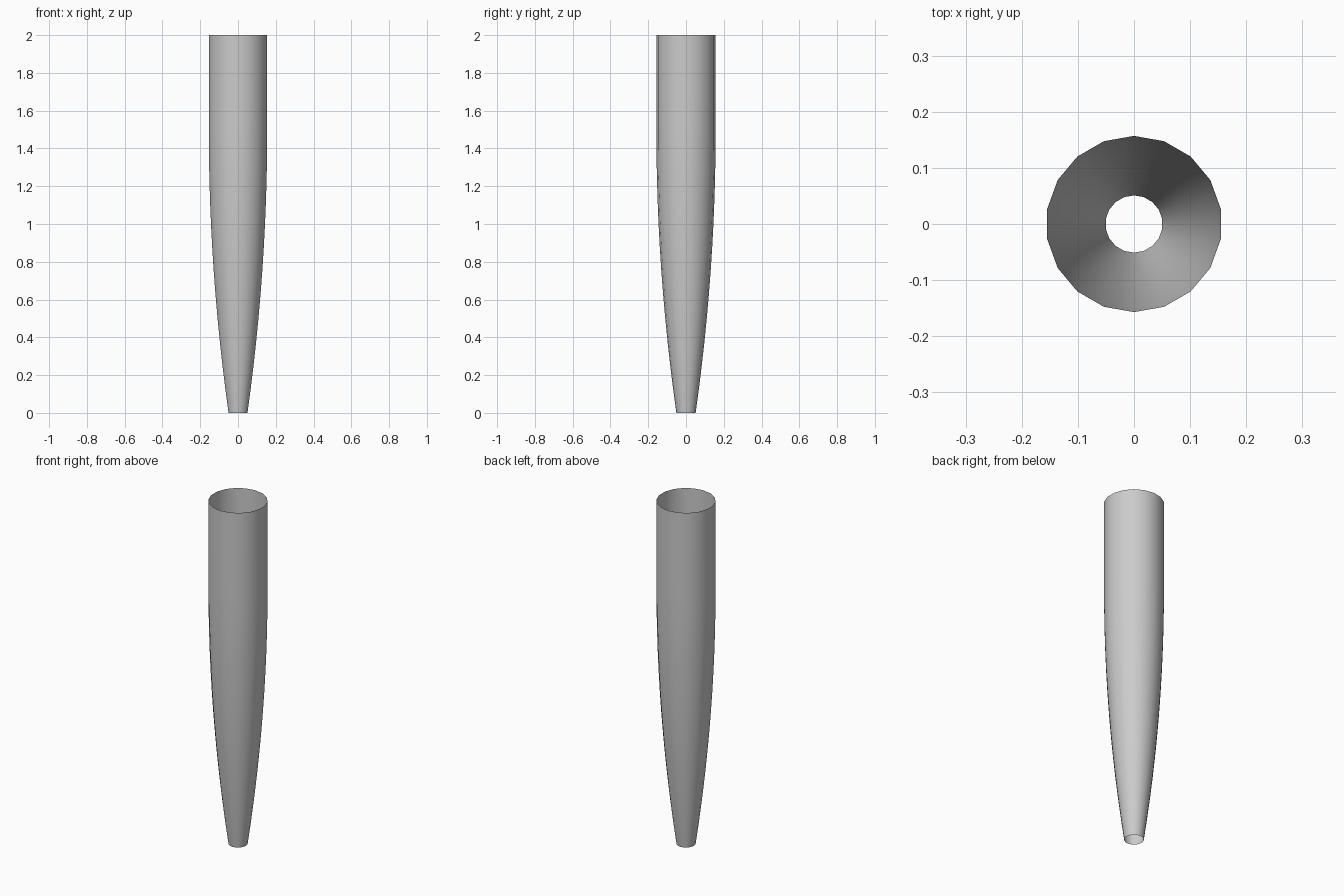
import bpy, bmesh, math

if "Cube" in bpy.data.objects:
    bpy.data.objects.remove(bpy.data.objects["Cube"])

SIDES = 18
R_TOP, R_TIP, HEIGHT, BLEND = 0.157, 0.051, 2.0, 1.5

# Profile: parabolic taper from the tip into a straight upper tube
steps = 12
profile = []
for i in range(steps + 1):
    t = i / steps
    profile.append((R_TOP - (R_TOP - R_TIP) * (1 - t) ** 2, BLEND * t))
profile.append((R_TOP, HEIGHT))

# Open-ended single-walled tube with vertices on the y axis
bm = bmesh.new()
rings = []
for r, z in profile:
    ring = []
    for k in range(SIDES):
        a = math.pi / 2 + 2 * math.pi * k / SIDES
        ring.append(bm.verts.new((r * math.cos(a), r * math.sin(a), z)))
    rings.append(ring)
for lo, hi in zip(rings, rings[1:]):
    for k in range(SIDES):
        n = (k + 1) % SIDES
        face = bm.faces.new((lo[k], lo[n], hi[n], hi[k]))
        face.smooth = True

mesh = bpy.data.meshes.new("tapered_tube")
bm.to_mesh(mesh)
bm.free()
tube = bpy.data.objects.new("tapered_tube", mesh)
bpy.context.collection.objects.link(tube)
